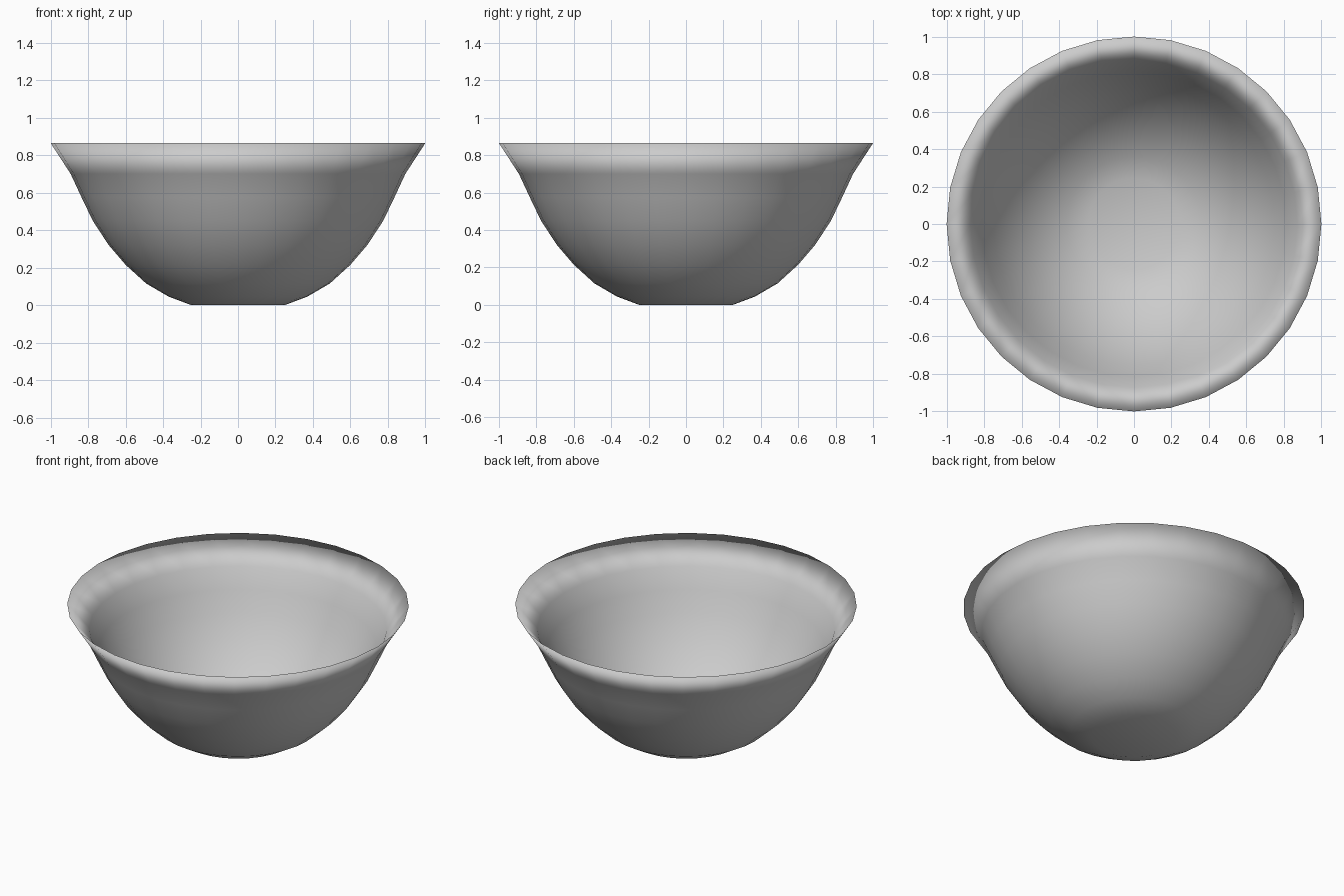
import bpy, bmesh, math

if "Cube" in bpy.data.objects:
    bpy.data.objects.remove(bpy.data.objects["Cube"])

SIDES = 32
# (radius, height) from base centre up the outside to the rim
outer = [(0, 0), (0.25, 0), (0.37, 0.045), (0.49, 0.115), (0.60, 0.215), (0.69, 0.32),
         (0.775, 0.45), (0.835, 0.575), (0.893, 0.70), (1.0, 0.865)]
# back down the inside, sharing the thin rim edge
inner = [(0.872, 0.71), (0.813, 0.588), (0.752, 0.464), (0.67, 0.337),
         (0.583, 0.235), (0.477, 0.138), (0.36, 0.07), (0.245, 0.026), (0, 0.026)]

bm = bmesh.new()


def ring(r, z):
    if r == 0:
        return [bm.verts.new((0, 0, z))] * SIDES
    return [bm.verts.new((r * math.sin(2 * math.pi * i / SIDES),
                          r * math.cos(2 * math.pi * i / SIDES), z))
            for i in range(SIDES)]


# Lathed bowl shell
rings = [ring(r, z) for r, z in outer + inner]
for a, b in zip(rings, rings[1:]):
    for i in range(SIDES):
        j = (i + 1) % SIDES
        corners = list(dict.fromkeys([a[i], a[j], b[j], b[i]]))
        bm.faces.new(corners).smooth = True
bmesh.ops.recalc_face_normals(bm, faces=bm.faces)

mesh = bpy.data.meshes.new("bowl")
bm.to_mesh(mesh)
bm.free()
bowl = bpy.data.objects.new("bowl", mesh)
bpy.context.collection.objects.link(bowl)
